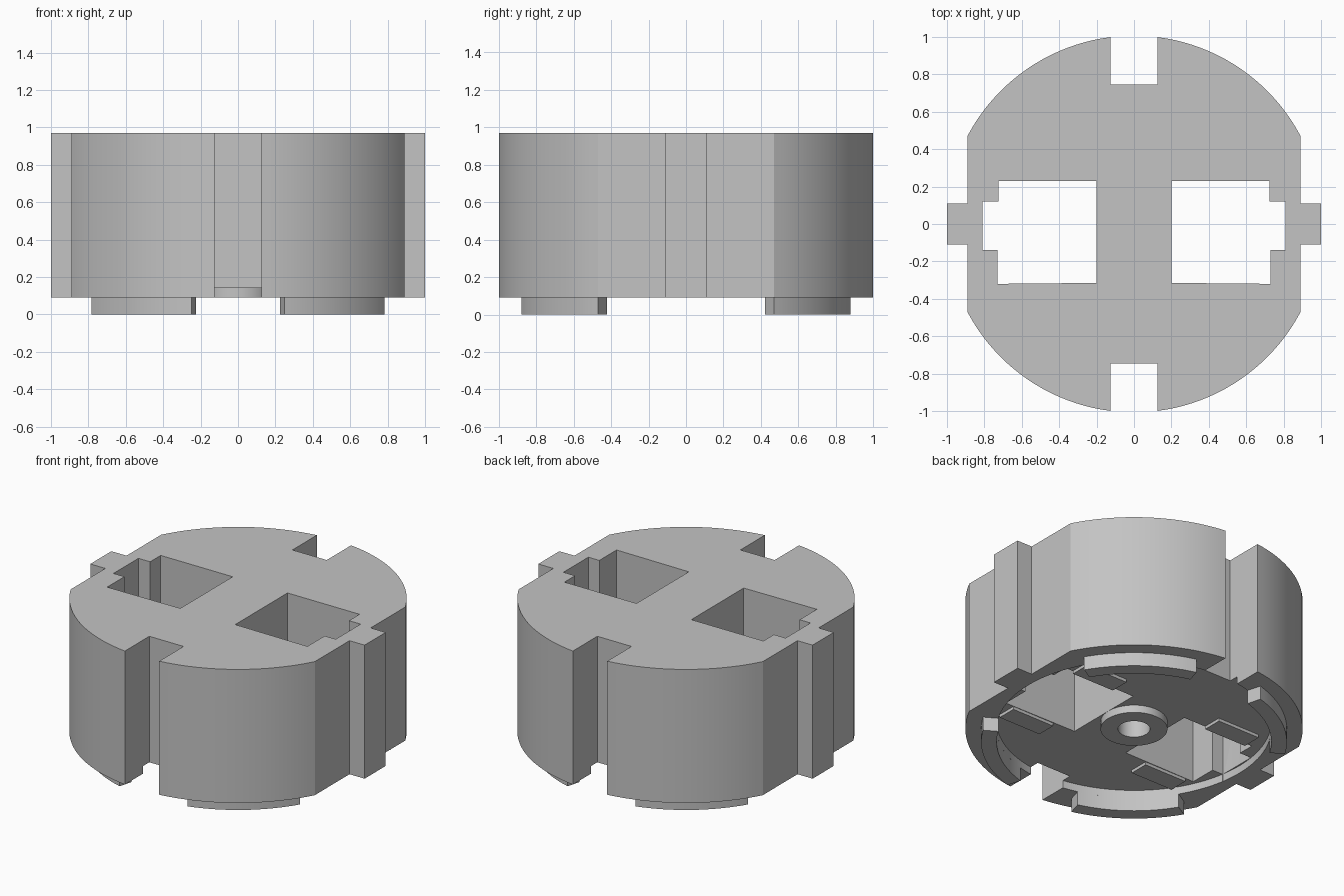
import bpy, bmesh, math

if "Cube" in bpy.data.objects:
    bpy.data.objects.remove(bpy.data.objects["Cube"])

grey = bpy.data.materials.new("plain_grey")
grey.diffuse_color = (0.55, 0.55, 0.55, 1)
grey.use_nodes = True
grey.node_tree.nodes["Principled BSDF"].inputs["Base Color"].default_value = grey.diffuse_color

R, FLAT, BOTTOM, TOP, FLOOR = 1.007, 0.89, 0.09, 0.97, 0.14
RIM = 0.82


def arc(r, a0, a1, n):
    return [(r * math.cos(a0 + (a1 - a0) * i / n), r * math.sin(a0 + (a1 - a0) * i / n))
            for i in range(n + 1)]


def circle(r, n):
    return arc(r, 0, 2 * math.pi, n)[:-1]


def mirror_x(pts):
    return [(-x, y) for x, y in reversed(pts)]


def box(x0, x1, y0, y1):
    return [(x0, y0), (x1, y0), (x1, y1), (x0, y1)]


def prism(name, outline, z0, z1):
    """Extrude a closed outline from z0 to z1."""
    bm = bmesh.new()
    face = bm.faces.new([bm.verts.new((x, y, z0)) for x, y in outline])
    ext = bmesh.ops.extrude_face_region(bm, geom=[face])
    bmesh.ops.translate(bm, vec=(0, 0, z1 - z0),
                        verts=[v for v in ext["geom"] if isinstance(v, bmesh.types.BMVert)])
    bmesh.ops.recalc_face_normals(bm, faces=bm.faces)
    mesh = bpy.data.meshes.new(name)
    bm.to_mesh(mesh)
    bm.free()
    mesh.materials.append(grey)
    ob = bpy.data.objects.new(name, mesh)
    bpy.context.collection.objects.link(ob)
    return ob


def activate(ob):
    bpy.ops.object.select_all(action='DESELECT')
    ob.select_set(True)
    bpy.context.view_layer.objects.active = ob


def cut(ob, cutters):
    activate(ob)
    for c in cutters:
        mod = ob.modifiers.new("cut", 'BOOLEAN')
        mod.operation, mod.solver, mod.object = 'DIFFERENCE', 'EXACT', c
        bpy.ops.object.modifier_apply(modifier=mod.name)


# Body outline: round sides, flat ends with a key tab, slots front and back
a_flat = math.acos(FLAT / R)
a_slot = math.acos(0.125 / R)
quarter = [(1.0, 0.11), (FLAT, 0.11)] + arc(R, a_flat, a_slot, 20) + [(0.125, 0.745)]
right_half = [(x, -y) for x, y in reversed(quarter)] + quarter
body = prism("body", right_half + mirror_x(right_half), BOTTOM, TOP)

# Cutters: underside recess, stepped through pockets, blind centre bore
pocket = [(0.2, -0.315), (0.73, -0.32), (0.73, -0.14), (0.81, -0.14),
          (0.81, 0.12), (0.725, 0.12), (0.725, 0.23), (0.2, 0.23)]
recess = prism("recess_cutter", circle(RIM, 96), -0.1, FLOOR)
pockets = [prism("pocket_cutter", p, -0.1, 1.1) for p in (pocket, mirror_x(pocket))]
bore = prism("bore_cutter", circle(0.096, 32), -0.1, 0.5)
cut(body, [recess] + pockets + [bore])

# Centre boss ring under the body
boss = prism("centre_boss", circle(0.2, 48), BOTTOM, FLOOR)
cut(boss, [bore])
for c in [recess, bore] + pockets:
    bpy.data.objects.remove(c)
parts = [body, boss]

# Four curved feet along the rim
a0, a1 = math.radians(31), math.radians(74.2)
foot = arc(0.913, a0, a1, 16) + arc(RIM, a1, a0, 16)
for sx in (1, -1):
    for sy in (1, -1):
        parts.append(prism("foot", [(sx * x, sy * y) for x, y in foot], 0, BOTTOM))

# Thin pads beside the pockets on the underside
for x0, x1 in ((0.36, 0.67), (-0.67, -0.36)):
    for y0, y1 in ((-0.45, -0.322), (0.232, 0.36)):
        parts.append(prism("pocket_pad", box(x0, x1, y0, y1), 0.12, FLOOR))

for ob in parts:
    activate(ob)
    bpy.ops.object.shade_smooth_by_angle(angle=math.radians(25))
